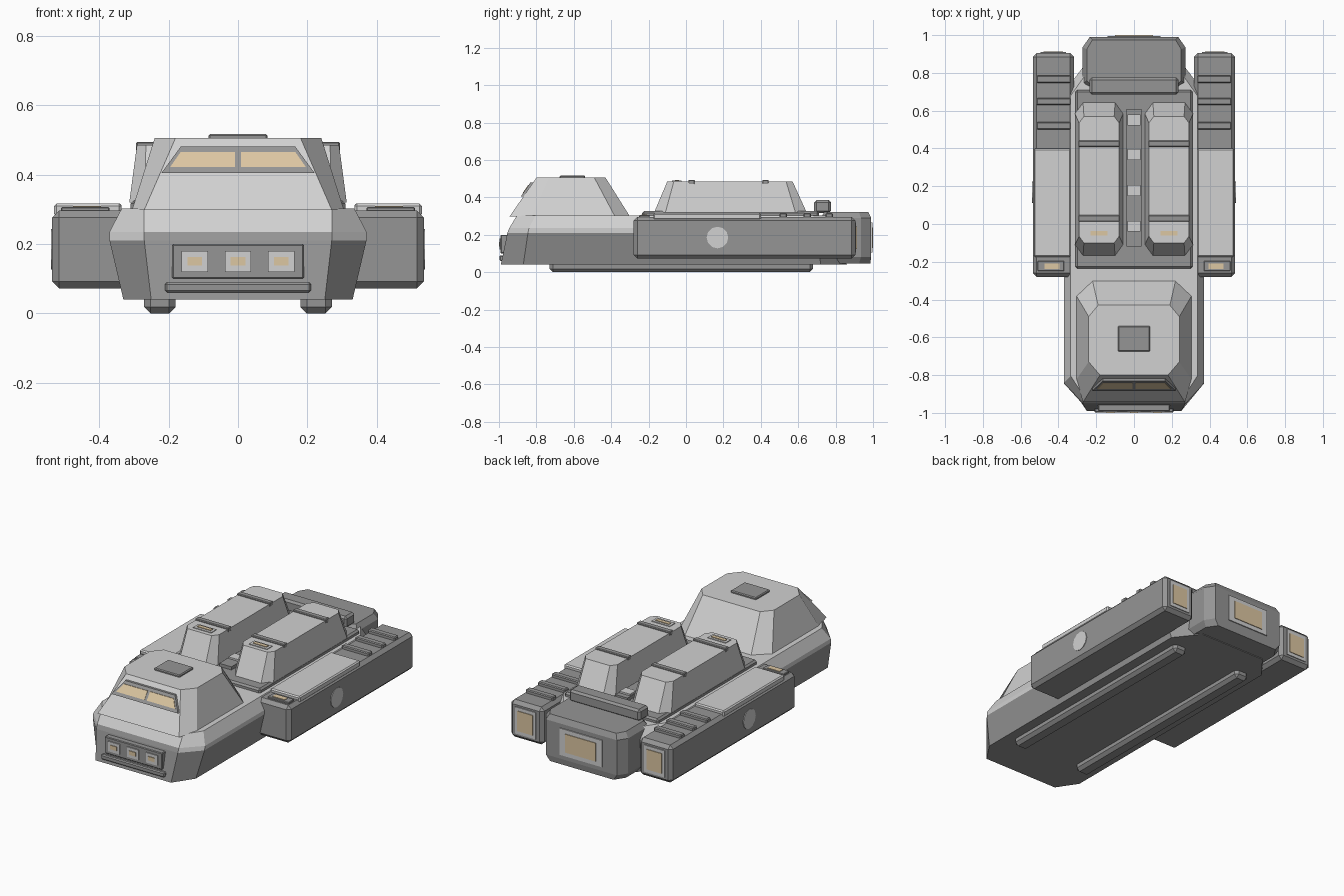
import bpy, bmesh, math
from mathutils import Matrix

if "Cube" in bpy.data.objects:
    bpy.data.objects.remove(bpy.data.objects["Cube"])


def material(name, r, g, b):
    m = bpy.data.materials.new(name)
    m.diffuse_color = (r, g, b, 1)
    m.use_nodes = True
    m.node_tree.nodes["Principled BSDF"].inputs["Base Color"].default_value = m.diffuse_color
    return m


LIGHT = material("light_grey", 0.64, 0.64, 0.64)
MID = material("mid_grey", 0.30, 0.30, 0.30)
GLOW = material("warm_lamp", 0.72, 0.57, 0.36)


def finish(name, bm, *mats):
    bmesh.ops.recalc_face_normals(bm, faces=bm.faces)
    me = bpy.data.meshes.new(name)
    bm.to_mesh(me)
    bm.free()
    ob = bpy.data.objects.new(name, me)
    for m in mats:
        me.materials.append(m)
    bpy.context.collection.objects.link(ob)
    return ob


def box(name, x, y, z, mat, bevel=0.0):
    """Box from (min, max) ranges with optional chamfered edges."""
    bm = bmesh.new()
    bmesh.ops.create_cube(bm, size=1)
    for v in bm.verts:
        v.co = [(r[0] + r[1]) / 2 + c * abs(r[1] - r[0]) for r, c in zip((x, y, z), v.co)]
    if bevel:
        bmesh.ops.bevel(bm, geom=bm.edges[:], offset=bevel, segments=1, affect='EDGES')
    return finish(name, bm, mat)


def pair(name, x, y, z, mat, bevel=0.0):
    for side, s in (("left", -1), ("right", 1)):
        box(f"{name}_{side}", (s * x[0], s * x[1]), y, z, mat, bevel)


def ring(z, hw, y0, y1, front, rear, cx=0.0):
    """Eight-sided outline; front/rear = (half width of end, length of corner)."""
    half = [(front[0], y0), (hw, y0 + front[1]), (hw, y1 - rear[1]), (rear[0], y1)]
    pts = half + [(-x, y) for x, y in reversed(half)]
    return [(cx + x, y, z) for x, y in pts]


def loft(name, rings, *mats, rule=None):
    bm = bmesh.new()
    vs = [[bm.verts.new(p) for p in r] for r in rings]
    n = len(vs[0])
    for a, b in zip(vs, vs[1:]):
        for i in range(n):
            j = (i + 1) % n
            bm.faces.new((a[i], a[j], b[j], b[i]))
    bm.faces.new(vs[0][::-1])
    bm.faces.new(vs[-1])
    if rule:
        for f in bm.faces:
            f.material_index = rule(f.calc_center_median())
    return finish(name, bm, *mats)


# Main hull: grey lower body, light shoulder and deck
loft("hull", [
    ring(0.04, 0.33, -0.99, 0.86, (0.25, 0.12), (0.22, 0.14)),
    ring(0.21, 0.37, -0.955, 0.84, (0.27, 0.11), (0.26, 0.14)),
    ring(0.235, 0.37, -0.945, 0.83, (0.27, 0.105), (0.27, 0.13)),
    ring(0.302, 0.335, -0.905, 0.80, (0.27, 0.10), (0.25, 0.12)),
], MID, LIGHT, rule=lambda c: 1 if c.z > 0.24 or (c.z > 0.21 and c.y > -0.94) else 0)

# Cockpit with sloped sides
loft("cabin", [
    ring(0.298, 0.305, -0.943, -0.30, (0.27, 0.12), (0.22, 0.08)),
    ring(0.505, 0.24, -0.80, -0.43, (0.18, 0.07), (0.19, 0.06)),
], LIGHT)
box("roof_hatch", (-0.085, 0.085), (-0.675, -0.54), (0.50, 0.517), MID, 0.005)


# Windscreen plates lying on the sloped cabin front
def windscreen(name, pts, off, mat):
    def at(z, o):
        return -0.943 + (z - 0.298) * 0.69 - o
    loft(name, [[(x, at(z, -0.004), z) for x, z in pts],
                [(x, at(z, off), z) for x, z in pts]], mat)


windscreen("window_frame", [(-0.22, 0.405), (0.22, 0.405), (0.165, 0.48), (-0.165, 0.48)], 0.014, MID)
for side, s in (("left", -1), ("right", 1)):
    windscreen(f"window_{side}", [(s * 0.008, 0.422), (s * 0.195, 0.422),
                                  (s * 0.165, 0.465), (s * 0.008, 0.465)], 0.017, GLOW)

# Nose lamp panel and bumper
box("nose_panel", (-0.19, 0.19), (-0.991, -0.93), (0.10, 0.20), MID, 0.004)
for i, x in enumerate((-0.125, 0.0, 0.125)):
    box(f"headlamp_frame_{i}", (x - 0.038, x + 0.038), (-0.996, -0.98), (0.12, 0.18), LIGHT)
    box(f"headlamp_{i}", (x - 0.021, x + 0.021), (-1.0, -0.99), (0.138, 0.162), GLOW)
box("bumper", (-0.21, 0.21), (-0.998, -0.95), (0.06, 0.09), MID, 0.006)

# Landing skids
pair("skid", (0.18, 0.27), (-0.73, 0.68), (0.0, 0.06), MID, 0.018)

# Raised mid deck with the two long cargo pods
box("deck_plate", (-0.31, 0.31), (-0.235, 0.71), (0.28, 0.326), MID, 0.01)
for side, s in (("left", -1), ("right", 1)):
    cx = s * 0.185
    loft(f"pod_{side}", [
        ring(0.32, 0.128, -0.17, 0.645, (0.085, 0.06), (0.085, 0.06), cx),
        ring(0.485, 0.106, -0.10, 0.57, (0.08, 0.035), (0.08, 0.035), cx),
    ], LIGHT)
    for i, y in enumerate((0.03, 0.425)):
        box(f"pod_band_{side}_{i}", (cx - 0.109, cx + 0.109), (y - 0.017, y + 0.017), (0.468, 0.494), MID, 0.004)
    box(f"pod_lamp_frame_{side}", (cx - 0.06, cx + 0.06), (-0.075, -0.025), (0.48, 0.489), LIGHT)
    box(f"pod_lamp_{side}", (cx - 0.045, cx + 0.045), (-0.06, -0.038), (0.485, 0.493), GLOW)

# Spine between the pods
box("spine", (-0.04, 0.04), (-0.12, 0.61), (0.31, 0.345), MID)
for i, y in enumerate((-0.012, 0.178, 0.368, 0.55)):
    box(f"spine_block_{i}", (-0.035, 0.035), (y - 0.029, y + 0.029), (0.33, 0.355), LIGHT)

# Side nacelles with top panels, ribs, lamps and round side covers
pair("nacelle", (0.318, 0.535), (-0.28, 0.905), (0.072, 0.296), MID, 0.02)
pair("nacelle_panel", (0.335, 0.53), (-0.175, 0.40), (0.28, 0.316), LIGHT, 0.007)
pair("nacelle_lamp_frame", (0.37, 0.51), (-0.25, -0.195), (0.285, 0.306), MID, 0.003)
pair("nacelle_lamp", (0.395, 0.475), (-0.237, -0.208), (0.30, 0.309), GLOW)
for i, y in enumerate((0.52, 0.648, 0.766)):
    pair(f"nacelle_rib_{i}", (0.335, 0.515), (y - 0.019, y + 0.019), (0.28, 0.316), MID, 0.005)
pair("nacelle_tail_frame", (0.36, 0.495), (0.89, 0.91), (0.105, 0.265), LIGHT)
pair("nacelle_tail_lamp", (0.377, 0.478), (0.90, 0.914), (0.125, 0.245), GLOW)
for side, s in (("left", -1), ("right", 1)):
    bm = bmesh.new()
    bmesh.ops.create_cone(bm, cap_ends=True, segments=12, radius1=0.058, radius2=0.058, depth=0.016,
                          matrix=Matrix.Translation((s * 0.531, 0.168, 0.185))
                          @ Matrix.Rotation(math.pi / 2, 4, 'Y'))
    finish(f"round_cover_{side}", bm, LIGHT)

# Rear engine block, cross beam and tail lamp
loft("engine_block", [
    ring(0.045, 0.25, 0.72, 0.985, (0.22, 0.02), (0.21, 0.06)),
    ring(0.08, 0.272, 0.72, 0.99, (0.235, 0.02), (0.235, 0.055)),
    ring(0.29, 0.272, 0.72, 0.99, (0.235, 0.02), (0.235, 0.055)),
    ring(0.322, 0.25, 0.74, 0.975, (0.23, 0.02), (0.22, 0.05)),
], MID)
box("cross_beam", (-0.235, 0.235), (0.685, 0.775), (0.315, 0.385), MID, 0.012)
box("tail_frame", (-0.14, 0.14), (0.98, 0.996), (0.105, 0.265), LIGHT)
box("tail_lamp", (-0.1, 0.1), (0.99, 1.0), (0.13, 0.24), GLOW)
